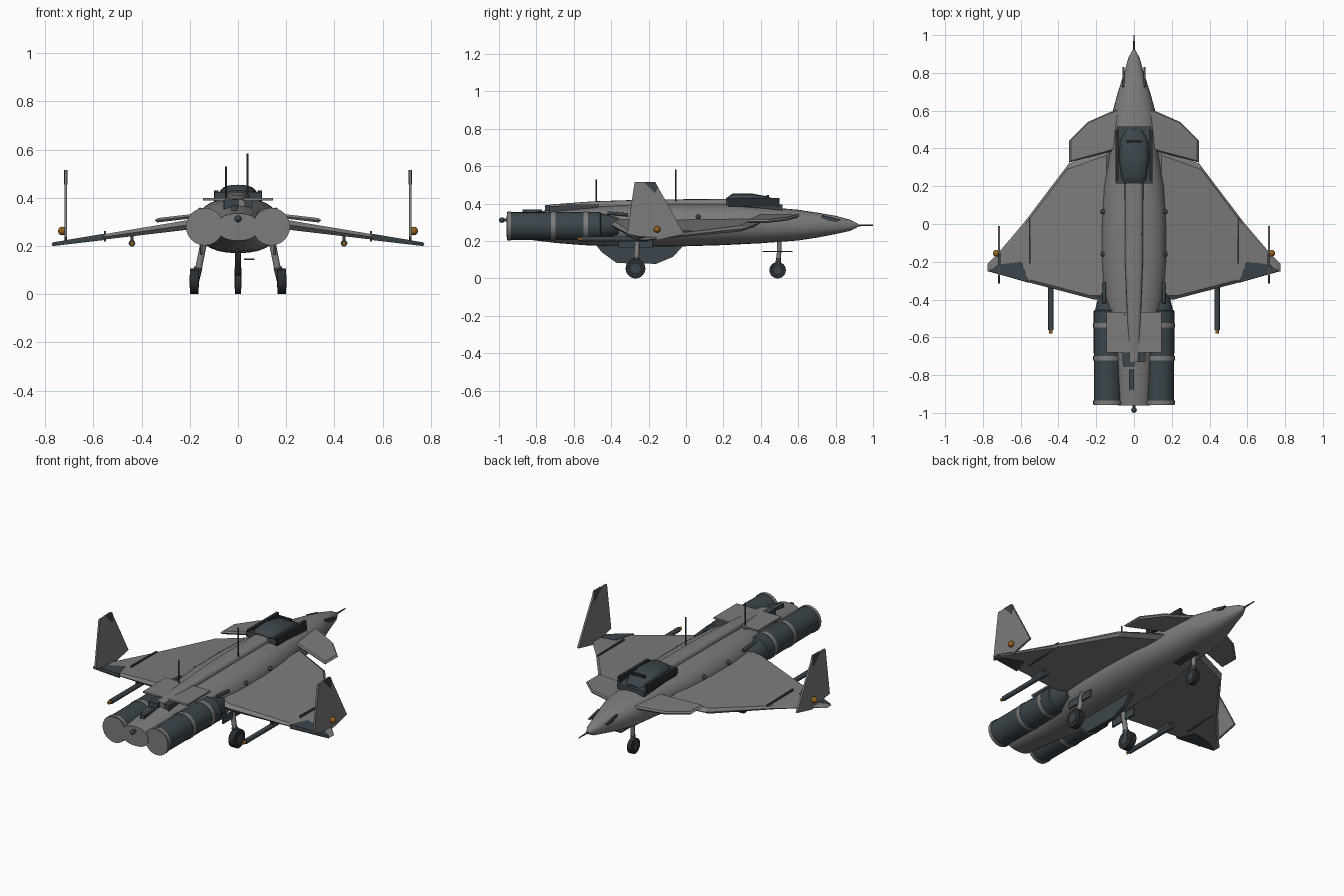
import bpy, bmesh, math
from mathutils import Vector


def material(name, r, g, b):
    m = bpy.data.materials.new(name)
    m.diffuse_color = (r, g, b, 1)
    return m


GREY = material("hull grey", 0.20, 0.20, 0.20)
DARK = material("dark slate", 0.045, 0.06, 0.07)
BLACK = material("near black", 0.022, 0.025, 0.028)
ORANGE = material("amber", 0.30, 0.12, 0.015)


def make(name, verts, faces, mat, smooth=False):
    me = bpy.data.meshes.new(name)
    bm = bmesh.new()
    vs = [bm.verts.new(v) for v in verts]
    for f in faces:
        bm.faces.new([vs[i] for i in f])
    bmesh.ops.recalc_face_normals(bm, faces=bm.faces)
    bm.to_mesh(me)
    bm.free()
    me.materials.append(mat)
    ob = bpy.data.objects.new(name, me)
    bpy.context.collection.objects.link(ob)
    if smooth:
        bpy.ops.object.select_all(action='DESELECT')
        ob.select_set(True)
        bpy.context.view_layer.objects.active = ob
        bpy.ops.object.shade_smooth_by_angle(angle=math.radians(35))
    return ob


def skin(name, rings, mat, smooth=True):
    """Join equal-sized rings of points and cap both ends."""
    n = len(rings[0])
    faces = [(k * n + i, k * n + (i + 1) % n, (k + 1) * n + (i + 1) % n, (k + 1) * n + i)
             for k in range(len(rings) - 1) for i in range(n)]
    faces += [tuple(range(n)), tuple((len(rings) - 1) * n + i for i in range(n))]
    return make(name, [p for r in rings for p in r], faces, mat, smooth)


def section(y, w, z0, z1, n=28, e=0.85, x=0):
    def p(v):
        return math.copysign(abs(v) ** e, v)
    return [(x + w * p(math.cos(2 * math.pi * i / n)), y,
             (z0 + z1) / 2 + (z1 - z0) / 2 * p(math.sin(2 * math.pi * i / n))) for i in range(n)]


def box(name, x, y, z, mat):
    return skin(name, [[(a, y[0], z[0]), (a, y[1], z[0]), (a, y[1], z[1]), (a, y[0], z[1])] for a in x],
                mat, False)


def tube(name, a, b, r0, mat, r1=None, n=12):
    a, b = Vector(a), Vector(b)
    q = (b - a).to_track_quat('Z', 'Y')
    rings = [[p + q @ Vector((r * math.cos(2 * math.pi * i / n), r * math.sin(2 * math.pi * i / n), 0))
              for i in range(n)] for p, r in ((a, r0), (b, r0 if r1 is None else r1))]
    return skin(name, rings, mat)


def ball(name, c, r, mat):
    rings = [section(c[1] + r * math.cos(t), r * math.sin(t), c[2] - r * math.sin(t),
                     c[2] + r * math.sin(t), 12, 1, c[0])
             for t in [0.05 + k * (math.pi - 0.1) / 6 for k in range(7)]]
    return skin(name, rings, mat)


def side_plate(name, pts, x, t, mat):
    return skin(name, [[(x + d, y, z) for y, z in pts] for d in (-t / 2, t / 2)], mat, False)


def blade(name, pts, s, z, thick, mat, k=0.93):
    """Flat wing with bevelled edges; z and thick are functions of span."""
    cx, cy = (sum(p[i] for p in pts) / len(pts) for i in (0, 1))
    inner = [(cx + (x - cx) * k, cy + (y - cy) * k) for x, y in pts]
    rings = [[(s * x, y, z(x) + d * thick(x)) for x, y in ring]
             for ring, d in ((inner, 1), (pts, 0), (inner, -1))]
    return skin(name, rings, mat, False)


def wing_z(x):
    return 0.317 - 0.143 * x


def wing_t(x):
    return 0.025 - 0.025 * x


# Fuselage: y, half width, bottom, top
hull = [(0.92, 0.008, 0.276, 0.292), (0.88, 0.03, 0.255, 0.313), (0.8, 0.052, 0.237, 0.335),
        (0.7, 0.085, 0.218, 0.352), (0.6, 0.112, 0.203, 0.367), (0.4, 0.125, 0.188, 0.385),
        (0.2, 0.16, 0.178, 0.40), (0.0, 0.172, 0.172, 0.40), (-0.2, 0.172, 0.17, 0.398),
        (-0.4, 0.158, 0.172, 0.39), (-0.55, 0.125, 0.178, 0.38), (-0.7, 0.1, 0.19, 0.37),
        (-0.96, 0.086, 0.222, 0.335)]
skin("fuselage", [section(*h) for h in hull], GREY)
tube("nose_probe", (0, 0.9, 0.284), (0, 1.0, 0.284), 0.006, DARK, 0.003)
tube("tail_stem", (0, -0.95, 0.312), (0, -0.975, 0.312), 0.008, DARK)
ball("tail_light", (0, -0.985, 0.312), 0.015, DARK)

# Spine, deck plate and deck blocks
skin("spine", [section(0.22, 0.05, 0.36, 0.425, 16, 0.6), section(-0.2, 0.048, 0.36, 0.422, 16, 0.6),
               section(-0.5, 0.036, 0.36, 0.412, 16, 0.6), section(-0.73, 0.026, 0.35, 0.395, 16, 0.6)], GREY)
box("deck_plate", (-0.145, 0.145), (-0.68, -0.465), (0.388, 0.398), GREY)
box("deck_support", (-0.06, 0.06), (-0.73, -0.47), (0.35, 0.388), DARK)
box("deck_block", (-0.058, 0.002), (-0.755, -0.68), (0.35, 0.392), DARK)
box("deck_slot", (-0.026, 0.001), (-0.875, -0.77), (0.335, 0.369), DARK)

# Canopy: sloped frame and faceted dome
skin("canopy_frame", [[(w, y, z - 0.03), (-w, y, z - 0.03), (-w, y, z), (w, y, z)]
                      for y, w, z in ((0.215, 0.098, 0.424), (0.515, 0.09, 0.394))], DARK, False)
skin("canopy", [section(y, w, 0.36, z, 16, 0.8) for y, w, z in
                ((0.215, 0.062, 0.43), (0.25, 0.07, 0.454), (0.35, 0.08, 0.454),
                 (0.44, 0.074, 0.438), (0.5, 0.045, 0.405))], DARK)
box("canopy_handle", (-0.04, 0.04), (0.43, 0.445), (0.42, 0.447), BLACK)
for w in (-0.09, 0.09):
    box("canopy_rail", (w - 0.009, w + 0.009), (0.225, 0.5), (0.385, 0.43), BLACK)

# Antennas
tube("rear_antenna", (-0.05, -0.48, 0.38), (-0.05, -0.48, 0.53), 0.004, DARK, n=6)
tube("front_antenna", (0.04, -0.055, 0.38), (0.04, -0.055, 0.583), 0.004, DARK, n=6)

# Belly fin
side_plate("belly_fin", [(-0.49, 0.19), (-0.45, 0.14), (-0.37, 0.082), (-0.16, 0.078),
                         (-0.07, 0.115), (0.0, 0.19)], 0, 0.022, DARK)

wing = [(0.12, 0.40), (0.345, 0.32), (0.58, 0.01), (0.72, -0.155), (0.775, -0.21), (0.775, -0.25),
        (0.555, -0.31), (0.21, -0.40), (0.12, -0.40)]
canard = [(0.08, 0.61), (0.12, 0.595), (0.245, 0.54), (0.345, 0.44), (0.345, 0.325), (0.12, 0.385), (0.08, 0.40)]
tip = [(0.595, -0.2), (0.72, -0.215), (0.772, -0.25), (0.555, -0.312)]
fin = [(-0.315, 0.237), (-0.275, 0.515), (-0.165, 0.515), (-0.1, 0.40), (-0.01, 0.237), (-0.15, 0.205)]

for s in (-1, 1):
    # Wings, foreplanes and dark control surfaces
    blade("wing", wing, s, wing_z, wing_t, GREY)
    blade("foreplane", canard, s, lambda x: 0.345 - 0.115 * x, lambda x: 0.009, GREY)
    blade("elevon", tip, s, wing_z, lambda x: wing_t(x) + 0.002, DARK, 0.97)
    skin("wing_fence", [[(s * 0.552 + d, y, wing_z(0.552) + h) for y, h in
                         ((-0.21, -0.02), (-0.21, 0.023), (0.03, 0.018), (0.03, -0.01))]
                        for d in (-0.004, 0.004)], DARK, False)
    # Wing-tip fins with dark corner and lamp
    side_plate("tip_fin", fin, s * 0.714, 0.011, GREY)
    side_plate("fin_corner", [(-0.225, 0.516), (-0.164, 0.516), (-0.15, 0.487), (-0.165, 0.455)],
               s * 0.714, 0.014, DARK)
    ball("fin_lamp", (s * 0.729, -0.155, 0.262), 0.018, ORANGE)
    # Barrels under the wings
    tube("barrel", (s * 0.44, -0.56, 0.211), (s * 0.44, -0.2, 0.211), 0.014, DARK)
    tube("barrel_tip", (s * 0.44, -0.58, 0.211), (s * 0.44, -0.56, 0.211), 0.009, ORANGE)
    box("barrel_mount", (s * 0.44 - 0.006, s * 0.44 + 0.006), (-0.32, -0.22), (0.213, 0.25), DARK)

    # Engines: dark shell with light bands and end disc
    ex, ez = s * 0.138, 0.28
    skin("engine", [section(y, r, ez - r, ez + r, 24, 1, ex) for y, r in
                    ((-0.36, 0.045), (-0.40, 0.055), (-0.455, 0.068), (-0.46, 0.076), (-0.955, 0.074))], DARK)
    for y, w in ((-0.535, 0.012), (-0.71, 0.012), (-0.945, 0.01)):
        tube("engine_band", (ex, y - w, ez), (ex, y + w, ez), 0.078, GREY, n=24)
    tube("engine_disc", (ex, -0.958, ez), (ex, -0.95, ez), 0.074, GREY, n=24)
    tube("engine_pipe", (s * 0.157, -0.42, 0.35), (s * 0.157, -0.31, 0.34), 0.009, DARK)

    # Shoulder studs and nose vanes
    for y in (0.065, -0.16):
        ball("shoulder_stud", (s * 0.164, y, 0.33), 0.013, DARK)
    side_plate("nose_vane", [(0.71, 0.315), (0.73, 0.337), (0.83, 0.312), (0.8, 0.303)],
               s * 0.056, 0.012, DARK)

    # Main landing gear
    tube("main_strut", (s * 0.14, -0.26, 0.225), (s * 0.165, -0.265, 0.1), 0.014, GREY)
    tube("main_fork", (s * 0.165, -0.265, 0.11), (s * 0.18, -0.27, 0.05), 0.018, DARK)
    tube("main_wheel", (s * 0.163, -0.27, 0.053), (s * 0.199, -0.27, 0.053), 0.053, BLACK, n=24)
    tube("main_hub", (s * 0.161, -0.27, 0.053), (s * 0.201, -0.27, 0.053), 0.026, DARK, n=16)
    box("main_door", (s * 0.152 - 0.005, s * 0.152 + 0.005), (-0.36, -0.18), (0.163, 0.205), DARK)

# Nose landing gear
tube("nose_strut", (0, 0.5, 0.2), (0, 0.495, 0.08), 0.012, GREY)
tube("nose_fork", (0, 0.495, 0.11), (0, 0.49, 0.05), 0.014, DARK)
tube("nose_wheel", (-0.013, 0.49, 0.044), (0.013, 0.49, 0.044), 0.044, BLACK, n=24)
tube("nose_hub", (-0.015, 0.49, 0.044), (0.015, 0.49, 0.044), 0.02, DARK, n=16)
box("nose_door", (0.025, 0.068), (0.41, 0.57), (0.141, 0.147), DARK)
